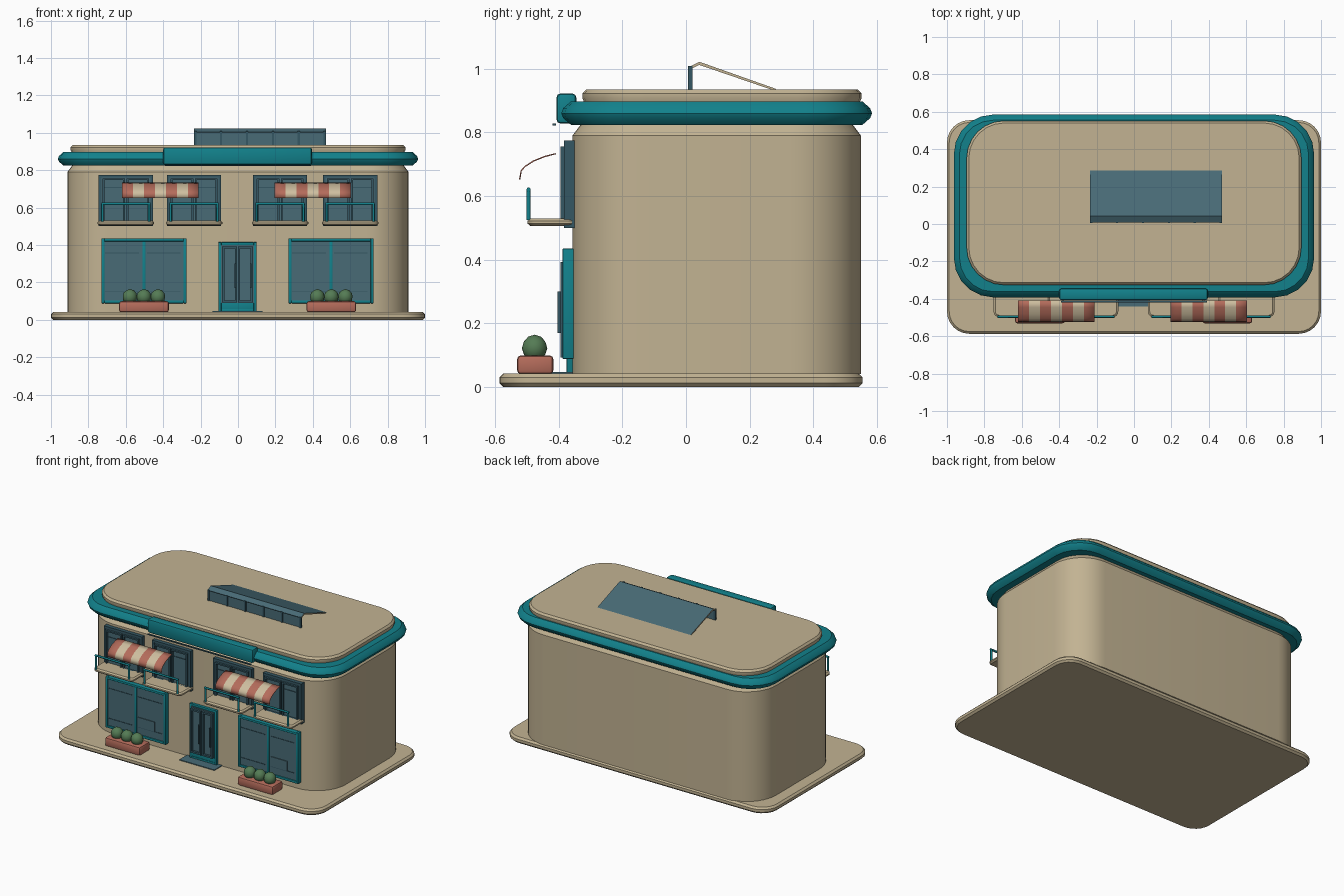
import bpy
import bmesh
from math import sin, cos, pi, radians
from mathutils import Matrix

cube = bpy.data.objects.get("Cube")
if cube:
    bpy.data.objects.remove(cube, do_unlink=True)


def material(name, r, g, b):
    m = bpy.data.materials.new(name)
    m.use_nodes = True
    m.diffuse_color = (r, g, b, 1)
    m.node_tree.nodes["Principled BSDF"].inputs["Base Color"].default_value = (r, g, b, 1)
    return m


STONE = material("sandstone", .54, .45, .29)
TEAL = material("teal trim", .006, .22, .26)
GLASS = material("blue grey glass", .065, .145, .18)
DARK = material("dark window frame", .035, .095, .125)
CLAY = material("terracotta", .46, .15, .105)
CREAM = material("cream cloth", .62, .52, .35)
LEAF = material("leaf green", .09, .2, .09)


def finish(name, bm, *mats, angle=35):
    bmesh.ops.recalc_face_normals(bm, faces=bm.faces)
    mesh = bpy.data.meshes.new(name)
    bm.to_mesh(mesh)
    bm.free()
    for m in mats:
        mesh.materials.append(m)
    ob = bpy.data.objects.new(name, mesh)
    bpy.context.collection.objects.link(ob)
    bpy.ops.object.select_all(action="DESELECT")
    ob.select_set(True)
    bpy.context.view_layer.objects.active = ob
    bpy.ops.object.shade_smooth_by_angle(angle=radians(angle))
    return ob


def rounded_slab(name, x0, x1, y0, y1, r, profile, mat, steps=6, angle=35):
    """Rounded rectangle lofted through (height, inset) pairs."""
    bm = bmesh.new()
    corners = [(x1 - r, y1 - r), (x0 + r, y1 - r), (x0 + r, y0 + r), (x1 - r, y0 + r)]
    rings = []
    for z, inset in profile:
        ring = []
        for i, (cx, cy) in enumerate(corners):
            for s in range(steps + 1):
                a = (i + s / steps) * pi / 2
                ring.append(bm.verts.new((cx + (r - inset) * cos(a), cy + (r - inset) * sin(a), z)))
        rings.append(ring)
    n = len(rings[0])
    for low, high in zip(rings, rings[1:]):
        for i in range(n):
            j = (i + 1) % n
            bm.faces.new((low[i], low[j], high[j], high[i]))
    bm.faces.new(rings[0])
    bm.faces.new(rings[-1])
    return finish(name, bm, mat, angle=angle)


def boxes(name, mat, parts, bevel=0):
    """Several boxes (x0, x1, y0, y1, z0, z1) in one object."""
    bm = bmesh.new()
    for x0, x1, y0, y1, z0, z1 in parts:
        m = Matrix.Translation(((x0 + x1) / 2, (y0 + y1) / 2, (z0 + z1) / 2))
        m = m @ Matrix.Diagonal((x1 - x0, y1 - y0, z1 - z0, 1))
        bmesh.ops.create_cube(bm, size=1, matrix=m)
    if bevel:
        bmesh.ops.bevel(bm, geom=bm.edges[:], offset=bevel, segments=2,
                        profile=.5, affect="EDGES")
    return finish(name, bm, mat)


def frame_parts(x0, x1, y0, y1, z0, z1, w):
    return [(x0, x0 + w, y0, y1, z0, z1), (x1 - w, x1, y0, y1, z0, z1),
            (x0 + w, x1 - w, y0, y1, z0, z0 + w), (x0 + w, x1 - w, y0, y1, z1 - w, z1)]


def rods(name, mat, segments, radius):
    """Round bars between pairs of points."""
    curve = bpy.data.curves.new(name, "CURVE")
    curve.dimensions = "3D"
    curve.bevel_depth = radius
    curve.bevel_resolution = 1
    curve.use_fill_caps = True
    for a, b in segments:
        sp = curve.splines.new("POLY")
        sp.points.add(1)
        sp.points[0].co = (*a, 1)
        sp.points[1].co = (*b, 1)
    curve.materials.append(mat)
    ob = bpy.data.objects.new(name, curve)
    bpy.context.collection.objects.link(ob)


# Paving, walls, cornice and roof
rounded_slab("paving", -1, 1, -.587, .555, .12,
             [(0, .012), (.012, 0), (.03, 0), (.042, .012)], STONE)
rounded_slab("walls", -.912, .912, -.357, .55, .22,
             [(.04, 0), (.79, 0), (.83, .03), (.88, .03)], STONE, 10)
rounded_slab("cornice", -.963, .963, -.392, .585, .21,
             [(.824, .03), (.845, .006), (.86, 0), (.876, .006), (.897, .03)], TEAL, 5)
rounded_slab("roof", -.895, .895, -.326, .552, .2,
             [(.88, .012), (.908, 0), (.922, 0), (.935, .012)], STONE)

# Fascia board over the entrance
boxes("fascia_board", TEAL, [(-.4, .395, -.407, -.345, .828, .922)], .012)
boxes("fascia_light", DARK, [(-.39, .39, -.42, -.409, .822, .828)])

# Roof skylight: glazed front with bars and a sloping lid
SX0, SX1 = -.235, .47
boxes("skylight_front", GLASS, [(SX0 + .005, SX1 - .005, .012, .018, .93, 1.005)])
step = (SX1 - SX0 - .012) / 5
boxes("skylight_bars", DARK,
      [(SX0 + i * step, SX0 + i * step + .012, .006, .02, .93, 1.008) for i in range(6)])
bm = bmesh.new()
outline = [(.008, 1.005), (.042, 1.022), (.285, .936), (.27, .934), (.042, 1.012), (.012, .998)]
ends = [[bm.verts.new((x, y, z)) for y, z in outline] for x in (SX0, SX1)]
for i in range(len(outline)):
    j = (i + 1) % len(outline)
    bm.faces.new((ends[0][i], ends[0][j], ends[1][j], ends[1][i]))
for e in ends:
    # each end is split into its two limbs
    for k in ((0, 1, 4, 5), (1, 2, 3, 4)):
        bm.faces.new([e[i] for i in k]).material_index = 1
finish("skylight_lid", bm, GLASS, STONE, angle=20)

# Shop windows
for side, x in (("right", -.73), ("left", .27)):
    x1 = x + .455
    mid = (x + x1) / 2
    boxes(side + "_shop_window_frame", TEAL,
          frame_parts(x, x1, -.388, -.34, .088, .435, .016)
          + [(mid - .008, mid + .008, -.388, -.34, .1, .42)], .003)
    boxes(side + "_shop_window_glass", GLASS, [(x + .01, x1 - .01, -.38, -.34, .1, .425)])
    boxes(side + "_shop_window_bars", DARK,
          [(a + .02, a + .2, -.383, -.379, z, z + .004)
           for a in (x, mid - .004) for z in (.15, .355)])
    boxes(side + "_shop_window_panel", GLASS,
          [(x + .245, x + .37, -.385, -.379, .155, .22)])

# Entrance door with two glazed leaves and a mat
boxes("door_frame", TEAL, frame_parts(-.105, .1, -.375, -.34, .042, .415, .016)
      + [(-.095, .09, -.372, -.34, .042, .1)], .003)
boxes("door_glass", GLASS, [(-.09, .085, -.38, -.34, .09, .4)])
boxes("door_leaves", DARK, frame_parts(-.085, -.005, -.395, -.37, .092, .392, .012)
      + frame_parts(0, .08, -.395, -.37, .092, .392, .012))
boxes("door_handles", DARK, [(-.018, -.01, -.404, -.39, .17, .3),
                             (.065, .073, -.404, -.39, .17, .3)])
boxes("door_mat", GLASS, [(-.135, .13, -.44, -.35, .04, .047)])

# Upper windows, each with a balcony and railing
for n, x in enumerate((-.745, -.38, .08, .455), 1):
    x1 = x + .29
    mid = (x + x1) / 2
    name = "upper_window_%d" % n
    boxes(name + "_frame", DARK, frame_parts(x, x1, -.383, -.34, .5, .775, .014)
          + frame_parts(x + .02, mid - .004, -.394, -.37, .52, .756, .01)
          + frame_parts(mid + .004, x1 - .02, -.394, -.37, .52, .756, .01)
          + [(x + .03, x1 - .03, -.384, -.37, .705, .709)])
    boxes(name + "_glass", GLASS, [(x + .008, x1 - .008, -.38, -.34, .51, .767)])
    rounded_slab("balcony_%d" % n, x - .006, x1 + .006, -.498, -.345, .03,
                 [(.505, .01), (.513, 0), (.522, 0), (.53, .01)], STONE, 4)
    a, b, y, top = x + .02, x1 - .02, -.495, .62
    rods("railing_%d" % n, TEAL,
         [((a - .006, y, top), (b + .006, y, top))]
         + [((p, y, .525), (p, y, top)) for p in (a, b)], .007)

# Striped awnings
curve_path = [(-.41, .735), (-.445, .726), (-.48, .712), (-.508, .694), (-.52, .68), (-.525, .652)]
STRIPES = 7
for side, x in (("right", -.62), ("left", .195)):
    bm = bmesh.new()
    rows = [[bm.verts.new((x + .41 * i / STRIPES, y, z)) for y, z in curve_path]
            for i in range(STRIPES + 1)]
    for i in range(STRIPES):
        for j in range(len(curve_path) - 1):
            f = bm.faces.new((rows[i][j], rows[i][j + 1], rows[i + 1][j + 1], rows[i + 1][j]))
            f.material_index = i % 2
    awning = finish(side + "_awning", bm, CLAY, CREAM, angle=50)
    awning.modifiers.new("cloth", "SOLIDIFY").thickness = .004

# Planters with three shrubs each
for side, x in (("right", -.503), ("left", .499)):
    boxes(side + "_planter", CLAY, [(x - .133, x + .133, -.531, -.417, .04, .099)], .012)
    bm = bmesh.new()
    for k in (-1, 0, 1):
        m = Matrix.Translation((x + k * .075, -.476, .122)) @ Matrix.Diagonal((.04, .04, .042, 1))
        bmesh.ops.create_icosphere(bm, subdivisions=2, radius=1, matrix=m)
    finish(side + "_shrubs", bm, LEAF, angle=40)
